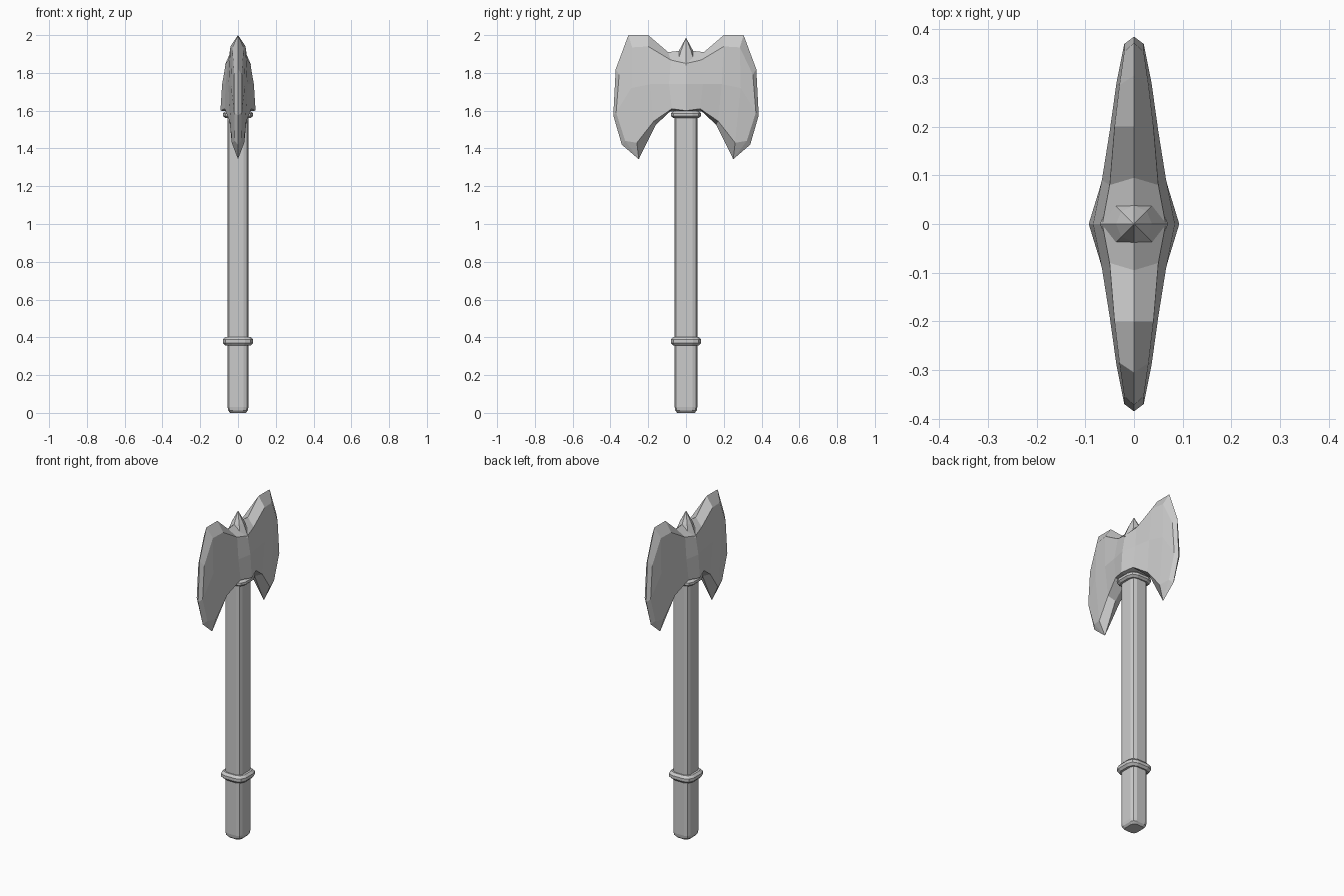
import bpy, bmesh
from math import sin, cos, pi

if "Cube" in bpy.data.objects:
    bpy.data.objects.remove(bpy.data.objects["Cube"])


def finish(name, bm):
    bmesh.ops.remove_doubles(bm, verts=bm.verts, dist=0.0005)
    bmesh.ops.recalc_face_normals(bm, faces=bm.faces)
    mesh = bpy.data.meshes.new(name)
    bm.to_mesh(mesh)
    bm.free()
    obj = bpy.data.objects.new(name, mesh)
    bpy.context.collection.objects.link(obj)
    return obj


def rounded_square(hx, hy, corner):
    """Square section with each corner rounded by two segments."""
    pts = []
    for q, (sx, sy) in enumerate([(1, 1), (-1, 1), (-1, -1), (1, -1)]):
        for k in range(3):
            a = q * pi / 2 + k * pi / 4
            pts.append((sx * (hx - corner) + corner * cos(a),
                        sy * (hy - corner) + corner * sin(a)))
    return pts


def loft(name, rings):
    """Skin a stack of (section points, z), capped at both ends."""
    bm = bmesh.new()
    loops = [[bm.verts.new((x, y, z)) for x, y in pts] for pts, z in rings]
    n = len(loops[0])
    for a, b in zip(loops, loops[1:]):
        for i in range(n):
            j = (i + 1) % n
            bm.faces.new((a[i], a[j], b[j], b[i]))
    bm.faces.new(loops[0][::-1])
    bm.faces.new(loops[-1])
    return finish(name, bm)


def collar(name, z0, z1, h):
    c = (z1 - z0) * 0.3
    profile = [(h - 0.012, z0), (h, z0 + c), (h, z1 - c), (h - 0.012, z1)]
    return loft(name, [(rounded_square(r, r, r * 0.55), z) for r, z in profile])


# Shaft with chamfered pommel end
loft("shaft", [(rounded_square(0.055 - d, 0.06 - d, 0.026 - d * 0.4), z)
               for d, z in [(0.014, 0), (0.003, 0.012), (0, 0.03), (0, 1.62)]])

# Grip collar and head collar
collar("grip_collar", 0.357, 0.402, 0.08)
collar("head_collar", 1.56, 1.597, 0.079)

# Double blade: columns from eye to cutting edge, each from top rim to bottom rim (x, y, z)
columns = [
    [(0, 0, 1.92), (.065, 0, 1.85), (.084, 0, 1.74), (.093, 0, 1.6), (0, 0, 1.592)],
    [(0, .095, 1.91), (.05, .08, 1.868), (.066, .09, 1.74), (.07, .075, 1.61), (0, .085, 1.595)],
    [(0, .2, 2.0), (.04, .2, 1.94), (.05, .19, 1.74), (.045, .17, 1.545), (0, .16, 1.525)],
    [(0, .305, 2.0), (.03, .285, 1.935), (.036, .29, 1.72), (.033, .26, 1.43), (0, .25, 1.343)],
    [(0, .305, 2.0), (.02, .354, 1.79), (.02, .37, 1.59), (.018, .322, 1.44), (0, .25, 1.343)],
    [(0, .305, 2.0), (0, .372, 1.82), (0, .385, 1.575), (0, .34, 1.42), (0, .25, 1.343)],
]
bm = bmesh.new()
for sx in (1, -1):
    for sy in (1, -1):
        grid = [[bm.verts.new((x * sx, y * sy, z)) for x, y, z in col] for col in columns]
        for a, b in zip(grid, grid[1:]):
            for i in range(4):
                bm.faces.new((a[i], b[i], b[i + 1], a[i + 1]))
bmesh.ops.remove_doubles(bm, verts=bm.verts, dist=0.0005)
bmesh.ops.dissolve_degenerate(bm, dist=0.0005, edges=bm.edges)
finish("double_blade", bm)


# Top spike on a flared octagonal base
def octagon(r):
    return [(r * cos(k * pi / 4), r * sin(k * pi / 4)) for k in range(8)]


loft("top_spike", [(octagon(r), z) for r, z in
                   [(0.07, 1.84), (0.037, 1.918), (0.001, 1.985)]])
